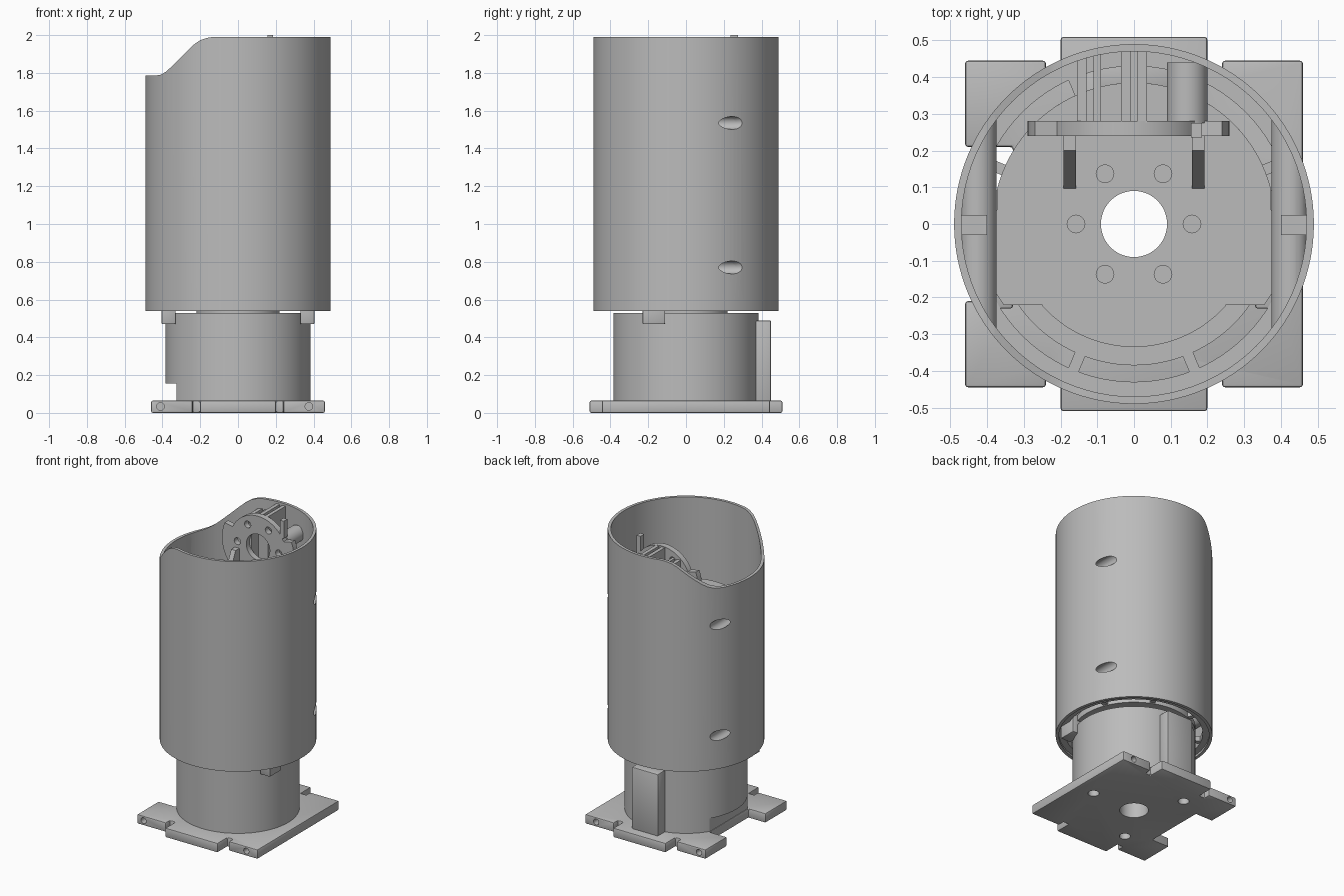
import bpy, bmesh, math
from mathutils import Matrix, Vector

cube = bpy.data.objects.get("Cube")
if cube:
    bpy.data.objects.remove(cube, do_unlink=True)

grey = bpy.data.materials.new("plain grey")
grey.use_nodes = True
tone = (0.5, 0.5, 0.5, 1)
grey.diffuse_color = tone
grey.node_tree.nodes["Principled BSDF"].inputs["Base Color"].default_value = tone

# Extrusion directions: "z" maps (a, b) to (x, y); "y" maps (a, b) to (x, z)
AXES = {"z": lambda a, b, c: (a, b, c), "y": lambda a, b, c: (a, c, b)}


def prism(name, outline, lo, hi, axis="z"):
    bm = bmesh.new()
    place = AXES[axis]
    bottom = [bm.verts.new(place(a, b, lo)) for a, b in outline]
    top = [bm.verts.new(place(a, b, hi)) for a, b in outline]
    bm.faces.new(bottom)
    bm.faces.new(top)
    for i in range(len(outline)):
        j = (i + 1) % len(outline)
        bm.faces.new((bottom[i], bottom[j], top[j], top[i]))
    bmesh.ops.recalc_face_normals(bm, faces=bm.faces)
    mesh = bpy.data.meshes.new(name)
    bm.to_mesh(mesh)
    bm.free()
    mesh.materials.append(grey)
    obj = bpy.data.objects.new(name, mesh)
    bpy.context.collection.objects.link(obj)
    return obj


def arc(r, start, end, n, cx=0, cy=0):
    angles = [math.radians(start + (end - start) * i / n) for i in range(n + 1)]
    return [(cx + r * math.cos(t), cy + r * math.sin(t)) for t in angles]


def disc(name, r, lo, hi, cx=0, cy=0, axis="z", n=96):
    return prism(name, arc(r, 0, 360, n, cx, cy)[:-1], lo, hi, axis)


def box(name, x, y, z):
    return prism(name, [(x[0], y[0]), (x[1], y[0]), (x[1], y[1]), (x[0], y[1])], *z)


def apply(obj, mod):
    bpy.ops.object.select_all(action="DESELECT")
    bpy.context.view_layer.objects.active = obj
    obj.select_set(True)
    bpy.ops.object.modifier_apply(modifier=mod.name)


def cut(obj, *cutters, mode="DIFFERENCE"):
    for cutter in cutters:
        mod = obj.modifiers.new("cut", "BOOLEAN")
        mod.operation = mode
        mod.solver = "EXACT"
        mod.object = cutter
        apply(obj, mod)
        bpy.data.objects.remove(cutter, do_unlink=True)


def soften(obj, width):
    mod = obj.modifiers.new("soft edges", "BEVEL")
    mod.width = width
    mod.segments = 2
    mod.limit_method = "ANGLE"
    mod.angle_limit = math.radians(50)
    apply(obj, mod)


def bolt_circle(lo, hi, cx=0, cy=0, axis="z"):
    return [disc("cutter", 0.024, lo, hi, *p, axis, 20)
            for p in arc(0.158, 0, 300, 5, cx, cy)]


# Base plate with corner lugs, end tabs and a cable notch
half = [(-0.33, 0.21), (-0.46, 0.21), (-0.46, 0.445), (-0.24, 0.445),
        (-0.24, 0.4), (-0.2, 0.4), (-0.2, 0.51), (0.2, 0.51),
        (0.2, 0.4), (0.24, 0.4), (0.24, 0.445), (0.46, 0.445)]
base = prism("base_plate", half + [(x, -y) for x, y in reversed(half)], 0, 0.065)
soften(base, 0.008)
cut(base, disc("cutter", 0.09, -1, 1))
cut(base, *[disc("cutter", 0.035, -1, 1, *p, n=32) for p in arc(0.33, 0, 240, 2)])
for x in (-0.41, 0.375):
    for y in (-0.4, 0.4):
        cut(base, disc("cutter", 0.02, y - 0.07, y + 0.07, x, 0.034, "y", 24))

# Lower housing with a bore and a cable notch, and its back rib
housing = disc("lower_housing", 0.385, 0.06, 0.53)
cut(housing, disc("cutter", 0.09, 0, 1),
    box("cutter", (-0.6, -0.325), (-0.5, 0.5), (0, 0.155)))
rib = box("back_rib", (-0.1, 0.1), (0.36, 0.45), (0.06, 0.49))
soften(rib, 0.008)

# Neck and turning floor at the bottom of the tube
neck = disc("neck", 0.22, 0.52, 0.57)
floor = disc("tube_floor", 0.385, 0.56, 0.6)
for part in (neck, floor):
    cut(part, disc("cutter", 0.09, 0, 1))
lip = disc("tube_lip", 0.478, 0.555, 0.6)
cut(lip, disc("cutter", 0.43, 0, 1))
for i in range(8):
    spoke = box("floor_spoke", (0.36, 0.45), (-0.015, 0.015), (0.565, 0.6))
    spoke.data.transform(Matrix.Rotation(math.radians(45 * i + 22.5), 4, "Z"))
for side in (-1, 1):
    tab = box("stop_tab", sorted((side * 0.33, side * 0.405)), (-0.23, -0.11), (0.47, 0.6))
    soften(tab, 0.006)

# Outer tube: swooping cut on the right, grazing screw holes at the back
tube = disc("outer_tube", 0.49, 0.54, 1.99, n=128)
cut(tube, disc("cutter", 0.47, 0, 3, n=128))
swoop = [(-0.6, 1.785), (-0.44, 1.785), (-0.41, 1.79), (-0.38, 1.807), (-0.35, 1.835),
         (-0.26, 1.925), (-0.23, 1.953), (-0.2, 1.973), (-0.165, 1.985), (-0.13, 1.991)]
cut(tube, prism("cutter", swoop + [(-0.13, 2.2), (-0.6, 2.2)], -1, 1, "y"))
for side in (-1, 1):
    for z in (0.77, 1.535):
        cut(tube, disc("cutter", 0.034, 0.05, 0.6, side * 0.424, z, "y", 40))
        # Screw boss trimmed to the inside of the tube
        boss = disc("screw_boss", 0.05, -0.3, 0.4, side * 0.424, z, "y", 40)
        cut(boss, disc("cutter", 0.478, 0, 3), mode="INTERSECT")
        cut(boss, disc("cutter", 0.034, 0.05, 0.6, side * 0.424, z, "y", 40))
    box("tube_key", sorted((side * 0.4, side * 0.472)), (-0.03, 0.025), (1.47, 1.6))

# Horizontal mounting plate inside the tube
outline = arc(0.385, 14, 166, 40) + [(-0.375, -0.19), (-0.355, -0.22), (-0.25, -0.22)]
outline += arc(0.335, 222, 318, 30) + [(0.25, -0.22), (0.355, -0.22), (0.375, -0.19)]
plate = prism("lower_mount_plate", outline, 1.45, 1.495)
cut(plate, disc("cutter", 0.09, 1, 2), *bolt_circle(1, 2))

# Upright mounting plate: a disc with two wider ears
MX, MZ = -0.015, 1.765
outline = (arc(0.275, -45, 22, 12, MX, MZ) + arc(0.215, 25, 155, 30, MX, MZ)
           + arc(0.275, 158, 225, 12, MX, MZ) + [(-0.2, 1.47), (0.17, 1.47)])
upright = prism("upright_mount_plate", outline, 0.24, 0.28, "y")
cut(upright, disc("cutter", 0.09, 0, 1, MX, MZ, "y"),
    *bolt_circle(0, 1, MX, MZ, "y"))
box("plate_pin", (0.155, 0.185), (0.235, 0.275), (1.88, 2.0))

# Gussets joining the two plates
for x in (-0.175, 0.175):
    gusset = box("gusset", (x - 0.017, x + 0.017), (0.09, 0.245), (1.48, 1.72))
    for v in gusset.data.vertices:
        if v.co.z > 1.6 and v.co.y < 0.2:
            v.co.y = 0.2

# Ribs and a round spacer between the upright plate and the tube
for name, x0, x1, y1, top in (("left_rail", -0.035, -0.01, 0.475, 1.975),
                              ("right_rail", 0.01, 0.035, 0.475, 1.975),
                              ("rail_web", -0.012, 0.012, 0.475, 1.95),
                              ("side_rib", -0.155, -0.13, 0.455, 1.92),
                              ("inner_side_rib", -0.11, -0.09, 0.465, 1.92)):
    box(name, (x0, x1), (0.275, y1), (1.47, top))
disc("round_spacer", 0.055, 0.275, 0.44, 0.145, 1.83, "y", 40)

# Smooth the round walls, keep the edges sharp
bpy.ops.object.select_all(action="DESELECT")
for obj in bpy.context.collection.objects:
    if obj.type == "MESH" and grey.name in obj.data.materials:
        obj.select_set(True)
        bpy.context.view_layer.objects.active = obj
bpy.ops.object.shade_smooth_by_angle(angle=math.radians(30))
